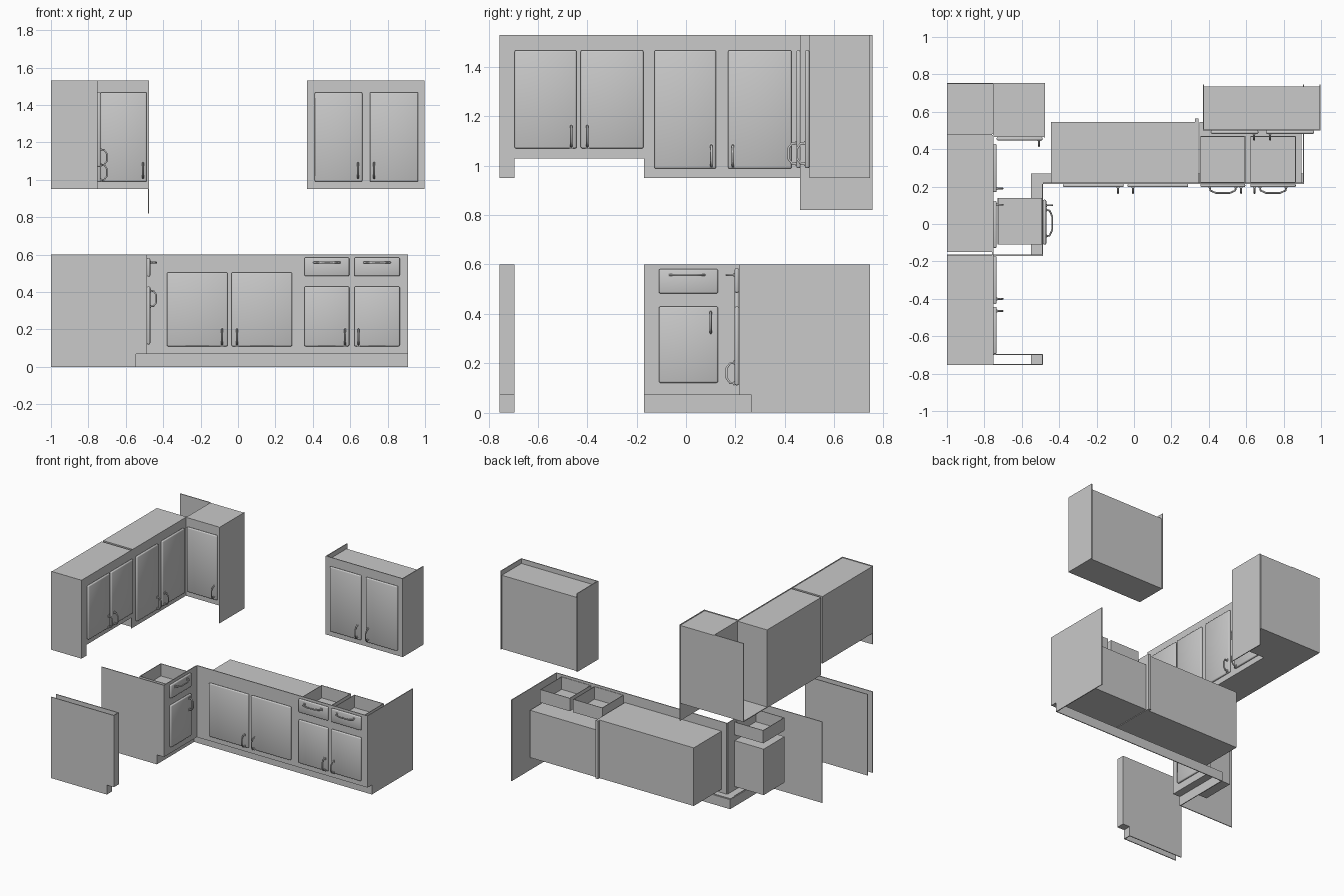
import bpy
import bmesh

if "Cube" in bpy.data.objects:
    bpy.data.objects.remove(bpy.data.objects["Cube"], do_unlink=True)

grey = bpy.data.materials.new("cabinet_grey")
grey.use_nodes = True
COLOUR = (0.588, 0.588, 0.588, 1)
grey.diffuse_color = COLOUR
grey.node_tree.nodes["Principled BSDF"].inputs["Base Color"].default_value = COLOUR

T = 0.006          # sheet thickness
TOP_LOW = 0.6      # height of the base units
UP0, UP1 = 0.95, 1.53


def finish(bm, name):
    bmesh.ops.recalc_face_normals(bm, faces=bm.faces)
    mesh = bpy.data.meshes.new(name)
    bm.to_mesh(mesh)
    bm.free()
    mesh.materials.append(grey)
    ob = bpy.data.objects.new(name, mesh)
    bpy.context.collection.objects.link(ob)
    return ob


def box_mesh(x, y, z):
    bm = bmesh.new()
    bmesh.ops.create_cube(bm, size=1)
    for v in bm.verts:
        v.co = [r[0] if c < 0 else r[1] for c, r in zip(v.co, (x, y, z))]
    return bm


def box(name, x, y, z):
    return finish(box_mesh(x, y, z), name)


def place(facing, plane, u, d, z):
    """Point at u along a cabinet front, d out of it, and height z."""
    return (u, plane - d, z) if facing == "front" else (plane + d, u, z)


def slab(name, facing, plane, u, z, d=(-T, 0)):
    a = place(facing, plane, u[0], d[0], z[0])
    b = place(facing, plane, u[1], d[1], z[1])
    return box(name, *[sorted(p) for p in zip(a, b)])


def sheet(name, facing, plane, outline):
    """Thin panel cut to an outline of (u, z) points."""
    bm = bmesh.new()
    face = bm.faces.new([bm.verts.new(place(facing, plane, u, 0, z)) for u, z in outline])
    new = bmesh.ops.extrude_face_region(bm, geom=[face])["geom"]
    shift = place(facing, 0, 0, -T, 0)
    bmesh.ops.translate(bm, vec=shift, verts=[g for g in new if isinstance(g, bmesh.types.BMVert)])
    return finish(bm, name)


def handle(name, facing, plane, u, z, upright=True):
    """Arched bar pull on two round feet."""
    half = 0.042 if upright else 0.07
    arch = [(-1, 0), (-0.95, 0.018), (-0.5, 0.032), (0.5, 0.032), (0.95, 0.018), (1, 0)]
    curve = bpy.data.curves.new(name, "CURVE")
    curve.dimensions = "3D"
    curve.bevel_depth = 0.005
    curve.bevel_resolution = 1
    curve.use_fill_caps = True
    line = curve.splines.new("POLY")
    line.points.add(len(arch) - 1)
    for point, (s, d) in zip(line.points, arch):
        du, dz = (0, s * half) if upright else (s * half, 0)
        point.co = (*place(facing, plane, u + du, d, z + dz), 1)
    curve.materials.append(grey)
    bpy.context.collection.objects.link(bpy.data.objects.new(name, curve))
    for s in (-1, 1):
        du, dz = (0, s * half) if upright else (s * half, 0)
        slab(name + "_foot", facing, plane, (u + du - 0.008, u + du + 0.008),
             (z + dz - 0.008, z + dz + 0.008), (0, 0.004))


def door(name, facing, plane, u, z, pull):
    """Pillow-edged front with a pull at (u, z, upright)."""
    ob = slab(name, facing, plane, u, z, (0, 0.018))
    bevel = ob.modifiers.new("soft_edge", "BEVEL")
    bevel.width = 0.007
    bevel.segments = 2
    for p in ob.data.polygons:
        p.use_smooth = True
    handle(name + "_handle", facing, plane + (-0.018 if facing == "front" else 0.018), *pull)


def drawer(name, x, y, z):
    """Open-topped tray."""
    bm = box_mesh(x, y, z)
    bm.normal_update()
    bmesh.ops.delete(bm, geom=[f for f in bm.faces if f.normal.z > 0.5], context="FACES")
    ob = finish(bm, name)
    mod = ob.modifiers.new("walls", "SOLIDIFY")
    mod.thickness = 0.006


# Back base run: frame, toe kick, carcasses and end panel
FRONT = 0.215
slab("base_frame", "front", FRONT, (-0.487, 0.91), (0.07, TOP_LOW))
slab("base_kick", "front", 0.265, (-0.55, 0.91), (0, 0.07))
box("base_kick_ledge", (-0.55, 0.91), (FRONT, 0.265), (0.07, 0.075))
box("sink_carcass", (-0.445, 0.335), (0.22, 0.545), (0.1, 0.53))
box("drawer_carcass", (0.35, 0.895), (0.22, 0.545), (0.1, 0.45))
box("carcass_divider", (0.325, 0.345), (0.22, 0.565), (0.1, 0.53))
sheet("base_end_panel", "side", 0.91, [(0.745, 0), (0.265, 0), (0.265, 0.07),
                                       (FRONT, 0.07), (FRONT, TOP_LOW), (0.745, TOP_LOW)])
for u, pull in (((-0.38, -0.055), -0.085), ((-0.035, 0.29), -0.005)):
    door("sink_door", "front", FRONT, u, (0.11, 0.505), (pull, 0.16))
for u, pull in (((0.355, 0.595), 0.573), ((0.622, 0.865), 0.644)):
    door("base_door", "front", FRONT, u, (0.11, 0.43), (pull, 0.16))
    door("drawer_front", "front", FRONT, u, (0.485, 0.585), (sum(u) / 2, 0.558, False))
    drawer("drawer_tray", u, (0.22, 0.47), (0.487, 0.583))

# Side base unit
SIDE = -0.487
slab("side_frame", "side", SIDE, (-0.17, FRONT), (0.07, TOP_LOW))
slab("side_kick", "side", -0.545, (-0.17, 0.265), (0, 0.07))
box("side_kick_ledge", (-0.545, SIDE), (-0.17, 0.265), (0.07, 0.075))
box("side_carcass", (-0.73, -0.493), (-0.11, 0.135), (0.1, 0.44))
door("side_door", "side", SIDE, (-0.11, 0.13), (0.12, 0.43), (0.1, 0.365))
door("side_drawer_front", "side", SIDE, (-0.11, 0.13), (0.482, 0.582), (0.005, 0.558, False))
drawer("side_drawer_tray", (-0.73, -0.493), (-0.11, 0.14), (0.485, 0.58))

# Free end panels either side of the appliance gap
profile = [(-1, 0), (-0.545, 0), (-0.545, 0.07), (SIDE, 0.07), (SIDE, TOP_LOW), (-1, TOP_LOW)]
for y in (-0.17, -0.701, -0.755):
    sheet("gap_panel", "front", y, profile)
slab("gap_stile", "side", SIDE, (-0.755, -0.695), (0.07, TOP_LOW))
slab("gap_kick", "side", -0.545, (-0.755, -0.695), (0, 0.07))
box("gap_ledge", (-0.545, SIDE), (-0.755, -0.695), (0.07, 0.075))

# Side wall units
WALL = -0.752
sheet("wall_frame", "side", WALL, [(-0.755, UP0), (-0.695, UP0), (-0.695, 1.03), (-0.17, 1.03),
                                   (-0.17, UP0), (0.475, UP0), (0.475, UP1), (-0.755, UP1)])
box("short_wall_carcass", (-1, WALL - T), (-0.755, -0.167), (1.03, UP1 - 0.004))
box("tall_wall_carcass", (-1, WALL - T), (-0.15, 0.48), (UP0, UP1 - 0.004))
slab("wall_end_panel", "front", -0.755, (-1, WALL), (UP0, UP1))
for u, pull in (((-0.695, -0.443), -0.465), ((-0.427, -0.172), -0.4)):
    door("short_wall_door", "side", WALL, u, (1.07, 1.468), (pull, 1.12))
for u, pull in (((-0.128, 0.122), 0.103), ((0.17, 0.428), 0.19)):
    door("tall_wall_door", "side", WALL, u, (0.988, 1.468), (pull, 1.04))

# Corner wall unit, open at the top of its blind half
slab("corner_frame", "front", 0.465, (-0.752, -0.475), (UP0, UP1))
box("corner_carcass", (-0.755, -0.482), (0.471, 0.755), (UP0, UP1 - 0.004))
slab("corner_side_panel", "side", -0.475, (0.462, 0.755), (0.82, UP1))
slab("corner_back", "front", 0.749, (-1, -0.755), (UP0, UP1))
box("corner_floor", (-1, -0.755), (0.48, 0.755), (UP0, UP0 + T))
door("corner_door", "front", 0.465, (-0.735, -0.488), (0.99, 1.468), (-0.508, 1.05))

# Back wall unit: carcass sits below the rim of its frame and sides
BACK = 0.5
slab("back_wall_frame", "front", BACK, (0.368, 0.998), (UP0, UP1))
box("back_wall_carcass", (0.374, 0.992), (BACK + T, 0.735), (UP0, 1.495))
for x in (0.374, 0.998):
    slab("back_wall_side", "side", x, (BACK, 0.745), (UP0, UP1))
for u, pull in (((0.41, 0.665), 0.642), ((0.705, 0.963), 0.728)):
    door("back_wall_door", "front", BACK, u, (0.99, 1.468), (pull, 1.05))
